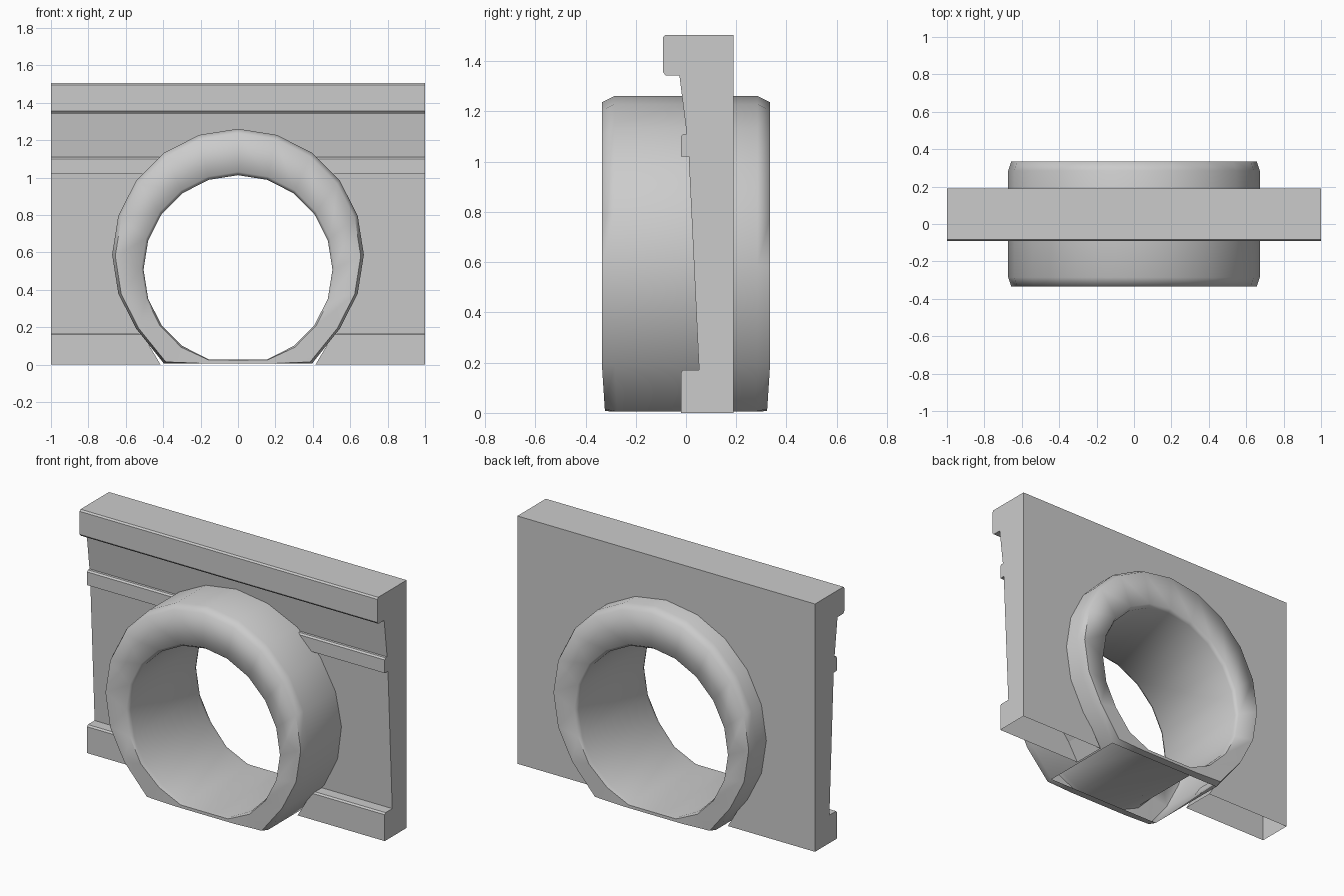
import bpy, bmesh
from math import sin, cos, radians

if "Cube" in bpy.data.objects:
    bpy.data.objects.remove(bpy.data.objects["Cube"])

SIDES = 20


def make_object(name, verts, faces):
    mesh = bpy.data.meshes.new(name)
    mesh.from_pydata(verts, [], faces)
    bm = bmesh.new()
    bm.from_mesh(mesh)
    bmesh.ops.recalc_face_normals(bm, faces=bm.faces)
    bm.to_mesh(mesh)
    bm.free()
    obj = bpy.data.objects.new(name, mesh)
    bpy.context.collection.objects.link(obj)
    return obj


def prism(name, start, end):
    n = len(start)
    sides = [(i, (i + 1) % n, n + (i + 1) % n, n + i) for i in range(n)]
    return make_object(name, start + end,
                       sides + [tuple(range(n)), tuple(range(n, 2 * n))])


def circle(radius, centre_z):
    return [(radius * cos(radians(18 * i)), centre_z + radius * sin(radians(18 * i)))
            for i in range(SIDES)]


# Wall panel: moulded profile (y, z) extruded along x
profile = [(0.19, 0), (0.19, 1.505), (-0.083, 1.505), (-0.091, 1.495),
           (-0.091, 1.355), (-0.08, 1.343), (-0.026, 1.343), (0.003, 1.11),
           (-0.012, 1.11), (-0.02, 1.10), (-0.02, 1.02), (0.011, 1.02),
           (0.052, 0.17), (-0.012, 0.17), (-0.02, 0.16), (-0.02, 0)]
wall = prism("wall_panel", [(-1, y, z) for y, z in profile],
             [(1, y, z) for y, z in profile])

# Opening through the wall, hidden just inside the ring
outline = [(x, z - 0.1 if z < 0.1 else z) for x, z in circle(0.66, 0.59)]
cutter = prism("opening_cutter", [(x, -0.6, z) for x, z in outline],
               [(x, 0.6, z) for x, z in outline])
cutter.hide_render = True
cut = wall.modifiers.new("opening", 'BOOLEAN')
cut.object = cutter
cut.operation = 'DIFFERENCE'
cut.solver = 'EXACT'
bpy.context.view_layer.objects.active = wall
bpy.ops.object.modifier_apply(modifier=cut.name)
bpy.data.objects.remove(cutter)

# Underside of the wall is open
bm = bmesh.new()
bm.from_mesh(wall.data)
under = [f for f in bm.faces if all(v.co.z < 0.001 for v in f.verts)]
bmesh.ops.delete(bm, geom=under, context='FACES')
bm.to_mesh(wall.data)
bm.free()

# Pipe ring: off-centre bore, chamfered rims, flattened open base
outer = [(x, max(z, 0.005) if z > 0.1 else 0.005) for x, z in circle(0.673, 0.588)]
inner = [(x, max(z, 0.027)) for x, z in circle(0.505, 0.508)]
section = [(0, 0.285), (0.1, 0.335), (0.93, 0.335), (1, 0.31),
           (1, -0.31), (0.93, -0.335), (0.1, -0.335), (0, -0.285)]
verts, faces, m = [], [], len(section)
for (ox, oz), (ix, iz) in zip(outer, inner):
    squeeze = 0.965 if oz < 0.01 else 1
    for t, y in section:
        verts.append((ox + (ix - ox) * t, y * squeeze, oz + (iz - oz) * t))
for i in range(SIDES):
    j = (i + 1) % SIDES
    for k in range(m):
        on_base = outer[i][1] < 0.01 and outer[j][1] < 0.01
        if k == m - 1 and on_base:
            continue
        n = (k + 1) % m
        faces.append((i * m + k, i * m + n, j * m + n, j * m + k))
ring = make_object("pipe_ring", verts, faces)

bpy.ops.object.select_all(action='DESELECT')
ring.select_set(True)
bpy.context.view_layer.objects.active = ring
bpy.ops.object.shade_smooth_by_angle(angle=radians(70))
